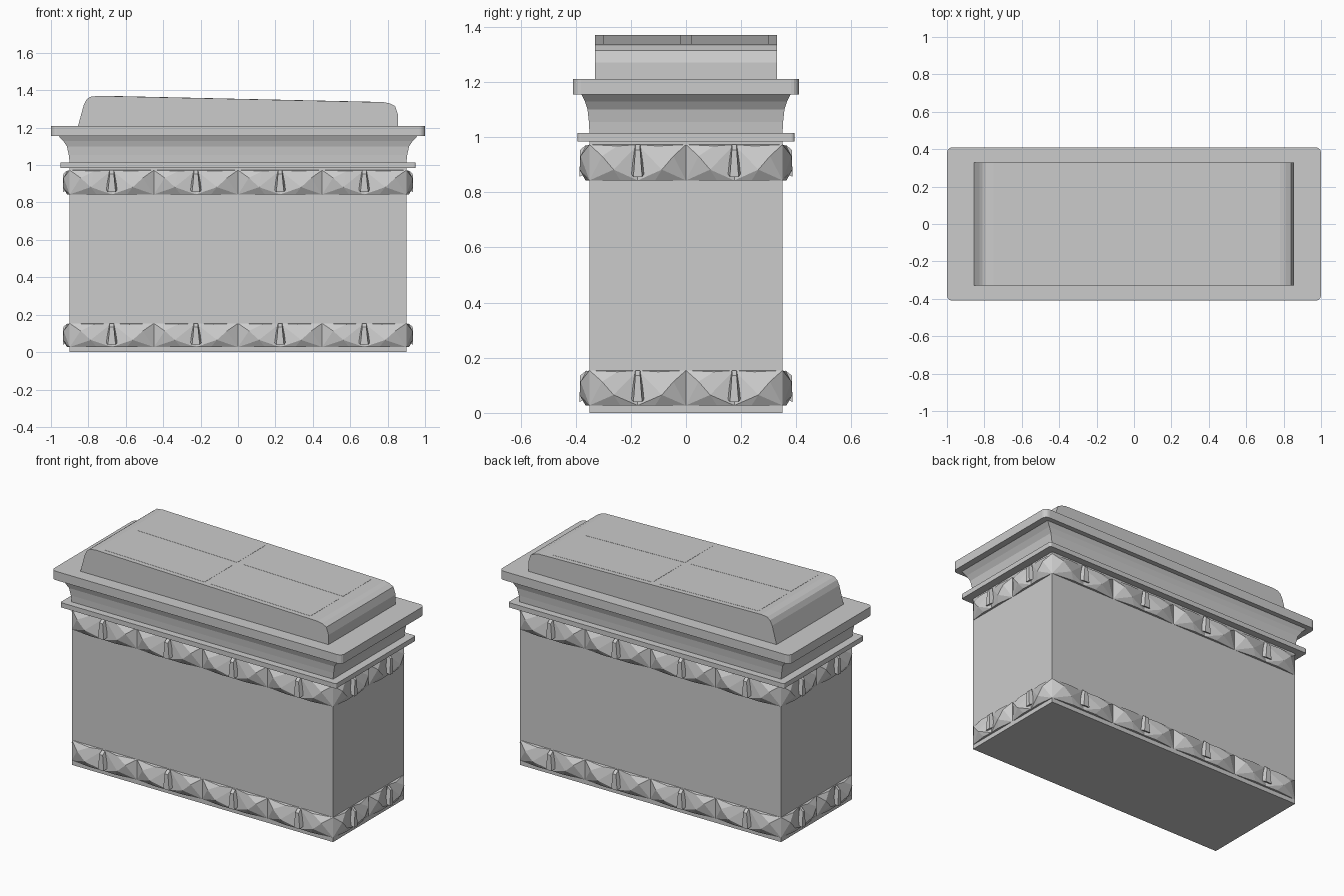
import bpy, bmesh, math
from mathutils import Matrix, Vector

if "Cube" in bpy.data.objects:
    bpy.data.objects.remove(bpy.data.objects["Cube"], do_unlink=True)

stone = bpy.data.materials.new("grey_stone")
stone.use_nodes = True
GREY = (0.6, 0.6, 0.6, 1)
stone.diffuse_color = GREY
stone.node_tree.nodes["Principled BSDF"].inputs["Base Color"].default_value = GREY


def finish(name, bm):
    bmesh.ops.remove_doubles(bm, verts=bm.verts, dist=1e-5)
    bmesh.ops.recalc_face_normals(bm, faces=bm.faces)
    mesh = bpy.data.meshes.new(name)
    bm.to_mesh(mesh)
    bm.free()
    mesh.materials.append(stone)
    obj = bpy.data.objects.new(name, mesh)
    bpy.context.collection.objects.link(obj)
    return obj


def rounded_rect(hx, hy, r, steps=4):
    if r == 0:
        return [(hx, hy), (-hx, hy), (-hx, -hy), (hx, -hy)]
    pts = []
    for i, (sx, sy) in enumerate([(1, 1), (-1, 1), (-1, -1), (1, -1)]):
        for k in range(steps + 1):
            a = math.pi / 2 * (i + k / steps)
            pts.append((sx * (hx - r) + r * math.cos(a), sy * (hy - r) + r * math.sin(a)))
    return pts


def loft(name, rings, r=0):
    """Stack of rectangles (half x, half y, z), skinned and capped."""
    bm = bmesh.new()
    loops = [[bm.verts.new((x, y, z)) for x, y in rounded_rect(hx, hy, r)]
             for hx, hy, z in rings]
    n = len(loops[0])
    for lo, hi in zip(loops, loops[1:]):
        for i in range(n):
            j = (i + 1) % n
            bm.faces.new((lo[i], lo[j], hi[j], hi[i]))
    bm.faces.new(loops[0])
    bm.faces.new(loops[-1])
    return finish(name, bm)


# Body and mouldings
loft("body", [(0.9, 0.35, 0), (0.9, 0.35, 1.0)])
loft("lower_moulding", [(0.95, 0.393, 0.985), (0.95, 0.393, 1.015)], 0.012)
loft("cove", [(0.9, 0.35, 1.01), (0.905, 0.352, 1.055), (0.915, 0.357, 1.1),
              (0.935, 0.367, 1.13), (0.96, 0.38, 1.156)])
loft("cornice_slab", [(1, 0.41, 1.155), (1, 0.41, 1.21)], 0.03)

# Sloping lid, a side profile extruded across the depth
profile = [(-0.855, 1.21), (-0.825, 1.32), (-0.81, 1.35), (-0.79, 1.365), (-0.75, 1.37),
           (0.78, 1.336), (0.81, 1.33), (0.84, 1.315), (0.855, 1.27), (0.855, 1.21)]
bm = bmesh.new()
front = bm.faces.new([bm.verts.new((x, -0.33, z)) for x, z in profile])
ext = bmesh.ops.extrude_face_region(bm, geom=[front], use_keep_orig=True)
bmesh.ops.translate(bm, verts=[v for v in ext["geom"] if isinstance(v, bmesh.types.BMVert)],
                    vec=(0, 0.66, 0))
finish("lid", bm)

# Four very thin panels lying on the lid's slope
slope = (1.336 - 1.37) / 1.53
bm = bmesh.new()
for sx in (-1, 1):
    for sy in (-1, 1):
        cube = bmesh.ops.create_cube(bm, size=1)["verts"]
        bmesh.ops.scale(bm, vec=(0.69, 0.28, 0.002), verts=cube)
        for v in cube:
            v.co += Vector((sx * 0.365, sy * 0.16, 0))
            v.co.z += 1.37 + slope * (v.co.x + 0.75)
finish("lid_panels", bm)

# Faceted ornament tile: half outline as (across, up, outward), mirrored
HALF = {"a": (0, 1, 0), "b": (0, 0, .3), "o": (0, 0, 0), "c": (.36, 0, .4), "d": (1, 0, 0),
        "e": (1, 1, 0), "f": (.42, .96, .4), "p": (.5, .3, 1), "q": (.74, .68, .9)}
FACETS = ["pab", "pbc", "pcd", "pdq", "pqf", "pfa", "qde", "qef", "fea", "dcbo", "aedo"]
TOOTH = [(-.05, 1, .3), (.05, 1, .3), (.05, .85, .95), (-.05, .85, .95),
         (-.14, .2, .3), (.14, .2, .3), (.09, .1, 1), (-.09, .1, 1)]
TOOTH_FACES = [(0, 1, 2, 3), (4, 5, 6, 7), (3, 2, 6, 7), (0, 3, 7, 4), (1, 2, 6, 5), (0, 1, 5, 4)]


def add_tile(bm, place, half_w, height, depth):
    def put(u, v, d):
        return bm.verts.new(place @ Vector((u * half_w, -d * depth, v * height)))
    for s in (-1, 1):
        vs = {k: put(s * u, v, d) for k, (u, v, d) in HALF.items()}
        for f in FACETS:
            bm.faces.new([vs[k] for k in f])
    tooth = [put(*p) for p in TOOTH]
    for f in TOOTH_FACES:
        bm.faces.new([tooth[i] for i in f])


def ornament_band(name, z, height):
    bm = bmesh.new()
    for side in range(4):
        count, half_len, out = (4, 0.9, 0.35) if side % 2 == 0 else (2, 0.35, 0.9)
        half_w = half_len / count
        for i in range(count):
            x = -half_len + half_w * (2 * i + 1)
            place = Matrix.Rotation(side * math.pi / 2, 4, "Z") @ Matrix.Translation((x, -out, z))
            add_tile(bm, place, half_w, height, 0.036)
    return finish(name, bm)


ornament_band("upper_ornament_band", 0.843, 0.13)
ornament_band("lower_ornament_band", 0.027, 0.127)
